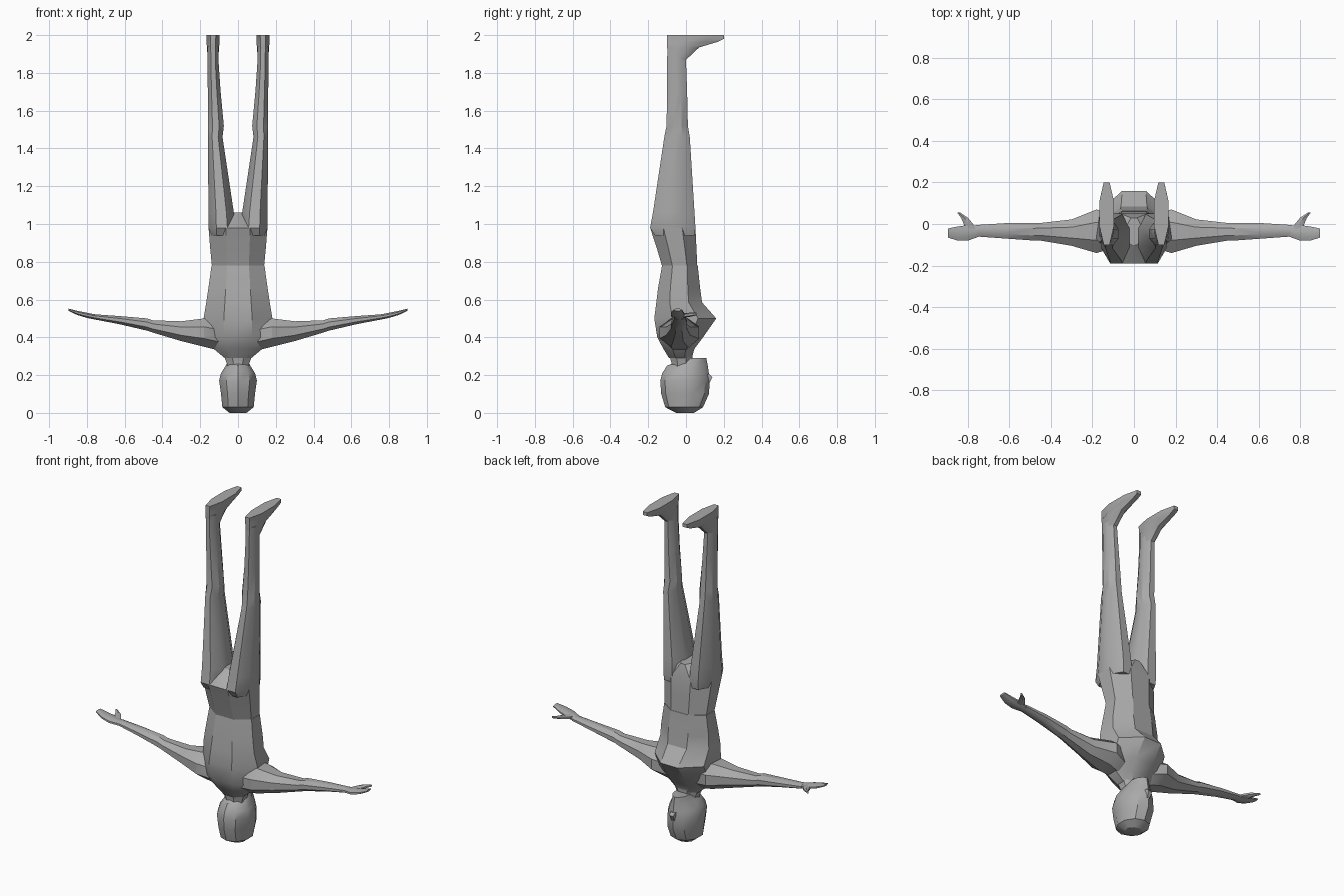
import bpy, bmesh
from math import sin, cos, pi, radians

grey = bpy.data.materials.new("grey")
grey.diffuse_color = (.4, .4, .4, 1)


def finish(name, bm, mirror):
    bmesh.ops.recalc_face_normals(bm, faces=bm.faces)
    me = bpy.data.meshes.new(name)
    bm.to_mesh(me)
    bm.free()
    me.materials.append(grey)
    ob = bpy.data.objects.new(name, me)
    bpy.context.collection.objects.link(ob)
    if mirror:
        ob.modifiers.new("Mirror", 'MIRROR')
    bpy.ops.object.select_all(action='DESELECT')
    bpy.context.view_layer.objects.active = ob
    ob.select_set(True)
    bpy.ops.object.shade_smooth_by_angle(angle=radians(32))
    return ob


def loft(name, rings, axis='Z', n=8, mirror=False):
    """Each ring: position, a0, a1, b0, b1, optional width factor at the b1 side.
    Axis Z: a = x, b = y.  Axis X: a = y, b = z.  Axis Y: a = x, b = z."""
    bm = bmesh.new()
    loops = []
    for r in rings:
        p, a0, a1, b0, b1 = r[:5]
        taper = r[5] if len(r) > 5 else 1
        loop = []
        for i in range(n):
            t = 2 * pi * (i + .5) / n
            u, v = cos(t) / cos(pi / n), sin(t) / cos(pi / n)
            u *= 1 + (taper - 1) * max(v, 0)
            a = (a0 + a1) / 2 + u * (a1 - a0) / 2
            b = (b0 + b1) / 2 + v * (b1 - b0) / 2
            co = {'Z': (a, b, p), 'X': (p, a, b), 'Y': (a, p, b)}[axis]
            loop.append(bm.verts.new(co))
        loops.append(loop)
    for l0, l1 in zip(loops, loops[1:]):
        for i in range(n):
            j = (i + 1) % n
            bm.faces.new((l0[i], l0[j], l1[j], l1[i]))
    bm.faces.new(loops[0])
    bm.faces.new(loops[-1])
    return finish(name, bm, mirror)


def centred(rows):
    return [(z, -w, w) + tuple(rest) for z, w, *rest in rows]


# Head, upside down at the ground, face towards +y
loft("head", centred([
    (.0, .045, -.05, .04), (.03, .083, -.105, .085), (.10, .09, -.125, .115),
    (.17, .10, -.13, .12, .8), (.21, .09, -.12, .115, .75),
    (.25, .065, -.095, .11, .75), (.29, .045, .0, .105, .7)]), n=10)
loft("nose", centred([(.14, .008, .08, .115), (.19, .02, .08, .14, .6),
                      (.205, .016, .08, .125)]), n=4)
loft("neck", centred([(.18, .06, -.09, .04), (.26, .058, -.075, .03),
                      (.34, .09, -.10, .04)]))

# Torso with chest and waist
loft("torso", centred([
    (.29, .07, -.09, .03), (.34, .13, -.12, .045), (.40, .18, -.152, .09, .8),
    (.50, .182, -.168, .16, .75), (.585, .168, -.157, .085, .9),
    (.66, .157, -.148, .075), (.78, .14, -.127, .062)]))

# Hips, closing at the crotch
loft("hips", centred([(.775, .138, -.126, .06), (.88, .148, -.157, .055),
                      (.98, .156, -.19, .05), (1.06, .035, -.10, .03)]))

# Legs
loft("leg", [
    (.94, .03, .148, -.165, .045), (.98, .015, .156, -.19, .05),
    (1.06, .022, .156, -.175, .045), (1.46, .082, .16, -.115, .02),
    (1.52, .075, .16, -.103, .01), (1.70, .092, .16, -.10, .006),
    (1.86, .103, .161, -.10, 0), (1.94, .102, .162, -.098, 0)], mirror=True)

# Feet, soles up
loft("foot", [
    (1.86, .106, .158, -.09, -.01), (1.935, .10, .165, -.10, .07),
    (1.965, .098, .166, -.10, .17), (1.98, .098, .166, -.10, .2),
    (2.0, .097, .166, -.10, .2)], mirror=True)

# Arms, sweeping out and slightly up
loft("arm", [
    (.06, -.07, .02, .33, .45), (.10, -.115, .045, .33, .485),
    (.18, -.14, .07, .35, .50), (.30, -.105, .022, .38, .485),
    (.45, -.08, .005, .425, .49), (.48, -.08, .004, .435, .50),
    (.62, -.07, .004, .468, .512), (.76, -.06, -.005, .495, .522)],
    axis='X', mirror=True)

# Hands and thumbs
loft("hand", [
    (.745, -.06, -.01, .492, .52), (.80, -.08, -.005, .503, .53),
    (.85, -.08, -.012, .518, .54), (.897, -.065, -.022, .54, .552)],
    axis='X', n=8, mirror=True)
loft("thumb", [
    (-.03, .76, .81, .505, .525), (0, .775, .82, .507, .527),
    (.03, .80, .833, .512, .53), (.055, .838, .852, .518, .53)],
    axis='Y', n=6, mirror=True)
